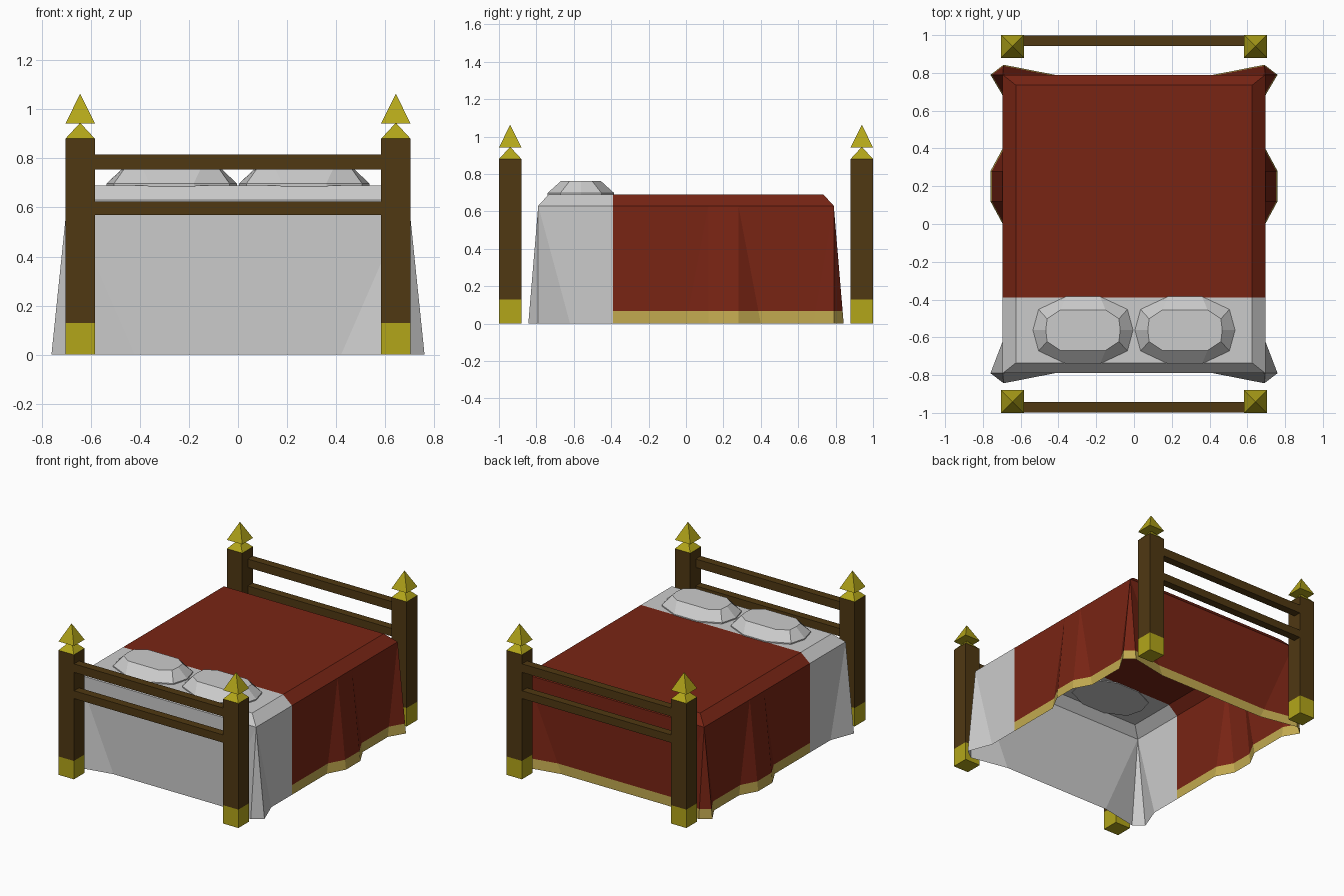
import bpy, bmesh

if "Cube" in bpy.data.objects:
    bpy.data.objects.remove(bpy.data.objects["Cube"])


def material(name, rgb):
    m = bpy.data.materials.new(name)
    m.diffuse_color = (*rgb, 1)
    m.use_nodes = True
    m.node_tree.nodes["Principled BSDF"].inputs["Base Color"].default_value = m.diffuse_color
    return m


WOOD = material("dark_wood", (0.08, 0.04, 0.006))
GOLD = material("gold", (0.45, 0.38, 0.01))
RED = material("red_cloth", (0.19, 0.018, 0.007))
TRIM = material("trim", (0.54, 0.40, 0.08))


def loft(rings, cap_bottom=True):
    """Skin a stack of equal-length rings, listed bottom to top."""
    bm = bmesh.new()
    vs = [[bm.verts.new(p) for p in ring] for ring in rings]
    n = len(vs[0])
    for low, high in zip(vs, vs[1:]):
        for i in range(n):
            j = (i + 1) % n
            bm.faces.new((low[i], low[j], high[j], high[i]))
    bm.faces.new(vs[-1])
    if cap_bottom:
        bm.faces.new(vs[0][::-1])
    bmesh.ops.remove_doubles(bm, verts=bm.verts[:], dist=0.0005)
    return bm


def finish(bm, name, *mats):
    me = bpy.data.meshes.new(name)
    bm.to_mesh(me)
    bm.free()
    for m in mats:
        me.materials.append(m)
    ob = bpy.data.objects.new(name, me)
    bpy.context.collection.objects.link(ob)
    return ob


def rect(x, y, hx, hy, z):
    return [(x - hx, y - hy, z), (x + hx, y - hy, z), (x + hx, y + hy, z), (x - hx, y + hy, z)]


def box(name, x, y, hx, hy, z0, z1, mat):
    finish(loft([rect(x, y, hx, hy, z0), rect(x, y, hx, hy, z1)]), name, mat)


def pyramid(name, x, y, h, z0, z1, mat):
    bm = bmesh.new()
    base = [bm.verts.new(p) for p in rect(x, y, h, h, z0)]
    tip = bm.verts.new((x, y, z1))
    bm.faces.new(base[::-1])
    for i in range(4):
        bm.faces.new((base[i], base[(i + 1) % 4], tip))
    finish(bm, name, mat)


# Frame: posts with gold feet and finials, two rails at each end
for sy, end in ((-1, "head"), (1, "foot")):
    for sx, side in ((-1, "left"), (1, "right")):
        x, y, tag = sx * 0.643, sy * 0.94, f"{end}_{side}"
        box(f"{tag}_post", x, y, 0.06, 0.06, 0.13, 0.88, WOOD)
        box(f"{tag}_post_cap", x, y, 0.06, 0.06, 0, 0.13, GOLD)
        pyramid(f"{tag}_finial_base", x, y, 0.06, 0.88, 0.945, GOLD)
        pyramid(f"{tag}_finial_tip", x, y, 0.06, 0.942, 1.063, GOLD)
    for z0, z1, level in ((0.57, 0.625, "lower"), (0.755, 0.815, "upper")):
        box(f"{end}_{level}_rail", 0, sy * 0.97, 0.59, 0.028, z0, z1, WOOD)

# Draped cloth: (y on top edge, hem x, hem y) along the right side, head to foot
DRAPE = [(-0.79, 0.42, -0.79), (-0.79, 0.69, -0.843), (-0.79, 0.76, -0.79), (-0.79, 0.695, -0.62),
         (0.12, 0.695, 0.0), (0.12, 0.76, 0.12), (0.28, 0.76, 0.28), (0.28, 0.695, 0.40),
         (0.79, 0.695, 0.68), (0.79, 0.76, 0.79), (0.79, 0.69, 0.843), (0.79, 0.42, 0.79)]


def drape():
    hem = [(x, y, 0) for _, x, y in DRAPE]
    edge = [(0.695, u, 0.63) for u, _, _ in DRAPE]
    top = [(0.625, u * 0.93, 0.69) for u, _, _ in DRAPE]
    rings = [r + [(-x, y, z) for x, y, z in reversed(r)] for r in (hem, edge, top)]
    return loft(rings, cap_bottom=False)


def cut(bm, co, no, **kw):
    bmesh.ops.bisect_plane(bm, geom=bm.verts[:] + bm.edges[:] + bm.faces[:],
                           plane_co=co, plane_no=no, **kw)


# Pale sheet at the head end
bm = drape()
cut(bm, (0, -0.39, 0), (0, 1, 0), clear_outer=True)
finish(bm, "sheet")

# Red blanket with a gold hem
bm = drape()
cut(bm, (0, -0.39, 0), (0, 1, 0), clear_inner=True)
cut(bm, (0, 0, 0.068), (0, 0, 1))
for f in bm.faces:
    f.material_index = int(f.calc_center_median().z < 0.068)
finish(bm, "blanket", RED, TRIM)

# Pillows: faceted ten-sided cushions
def pillow_ring(cx, pts, z):
    quarter = [(x, y) for x, y in pts]
    right = [(x, -y) for x, y in quarter[::-1]] + quarter[1:]
    ring = right + [(-x, -y) for x, y in right]
    return [(cx + x, -0.562 + y, z) for x, y in ring]


for sx, side in ((-1, "left"), (1, "right")):
    cx = sx * 0.27
    rings = [pillow_ring(cx, [(0.265, 0), (0.235, 0.11), (0.09, 0.178)], 0.685),
             pillow_ring(cx, [(0.265, 0), (0.235, 0.11), (0.09, 0.178)], 0.698),
             pillow_ring(cx, [(0.197, 0), (0.19, 0.06), (0.12, 0.107)], 0.762)]
    finish(loft(rings), f"{side}_pillow")
